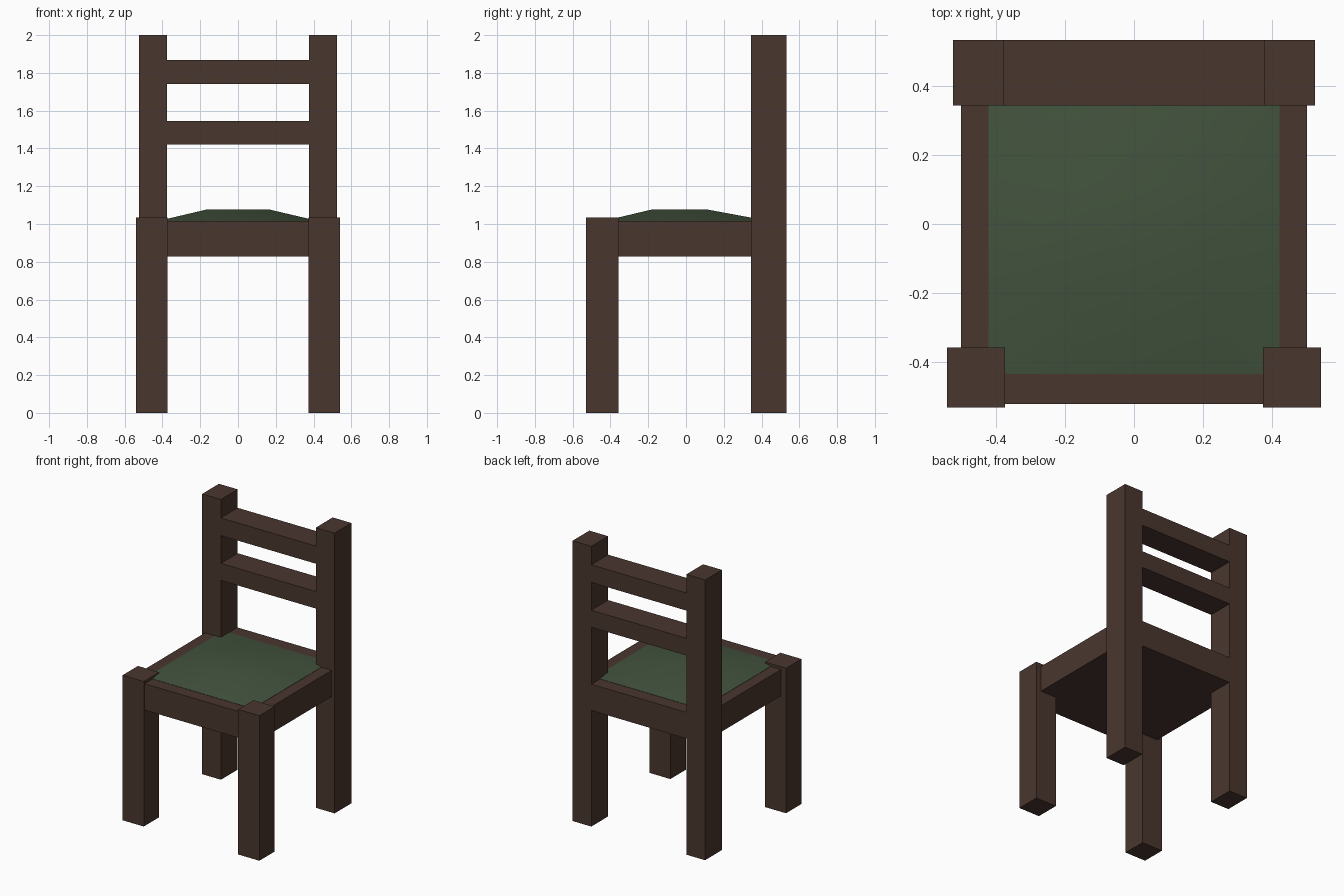
import bpy, bmesh

if "Cube" in bpy.data.objects:
    bpy.data.objects.remove(bpy.data.objects["Cube"])


def material(name, rgb):
    m = bpy.data.materials.new(name)
    m.diffuse_color = (*rgb, 1.0)
    m.use_nodes = True
    m.node_tree.nodes["Principled BSDF"].inputs["Base Color"].default_value = m.diffuse_color
    return m


wood = material("dark brown wood", (0.068, 0.037, 0.028))
fabric = material("green fabric", (0.055, 0.085, 0.047))


def finish(name, bm, mat):
    bmesh.ops.recalc_face_normals(bm, faces=bm.faces)
    mesh = bpy.data.meshes.new(name)
    bm.to_mesh(mesh)
    bm.free()
    mesh.materials.append(mat)
    obj = bpy.data.objects.new(name, mesh)
    bpy.context.collection.objects.link(obj)
    return obj


def box(name, x, y, z, mat=wood):
    bm = bmesh.new()
    bmesh.ops.create_cube(bm, size=1)
    for v in bm.verts:
        v.co = [r[0] if c < 0 else r[1] for c, r in zip(v.co, (x, y, z))]
    return finish(name, bm, mat)


# Front legs and tall back posts
for side, s in (("left", -1), ("right", 1)):
    box(f"front_leg_{side}", sorted((s * 0.373, s * 0.54)), (-0.53, -0.357), (0, 1.035))
    box(f"back_post_{side}", sorted((s * 0.375, s * 0.523)), (0.343, 0.532), (0, 2))

# Backrest slats, flush with the posts
for name, z in (("lower_slat", (1.422, 1.544)), ("upper_slat", (1.742, 1.868))):
    box(name, (-0.376, 0.376), (0.343, 0.532), z)

# Seat frame
box("seat_frame", (-0.5, 0.5), (-0.52, 0.53), (0.827, 1.015))

# Cushion: a 3 x 3 patch with a raised centre and a short hidden skirt
xs = (-0.42, -0.16, 0.16, 0.42)
ys = (-0.433, -0.175, 0.105, 0.435)
bm = bmesh.new()
grid = [[bm.verts.new((x, y, 1.078 if 0 < i < 3 and 0 < j < 3 else 1.017))
         for j, y in enumerate(ys)] for i, x in enumerate(xs)]
for i in range(3):
    for j in range(3):
        bm.faces.new((grid[i][j], grid[i + 1][j], grid[i + 1][j + 1], grid[i][j + 1]))
bmesh.ops.recalc_face_normals(bm, faces=bm.faces)
for f in bm.faces:
    f.smooth = True
rim = [e for e in bm.edges if e.is_boundary]
for e in rim:
    e.smooth = False
skirt = bmesh.ops.extrude_edge_only(bm, edges=rim)["geom"]
for g in skirt:
    if isinstance(g, bmesh.types.BMVert):
        g.co.z = 1.005
    elif isinstance(g, bmesh.types.BMFace):
        g.smooth = False
finish("seat_cushion", bm, fabric)
